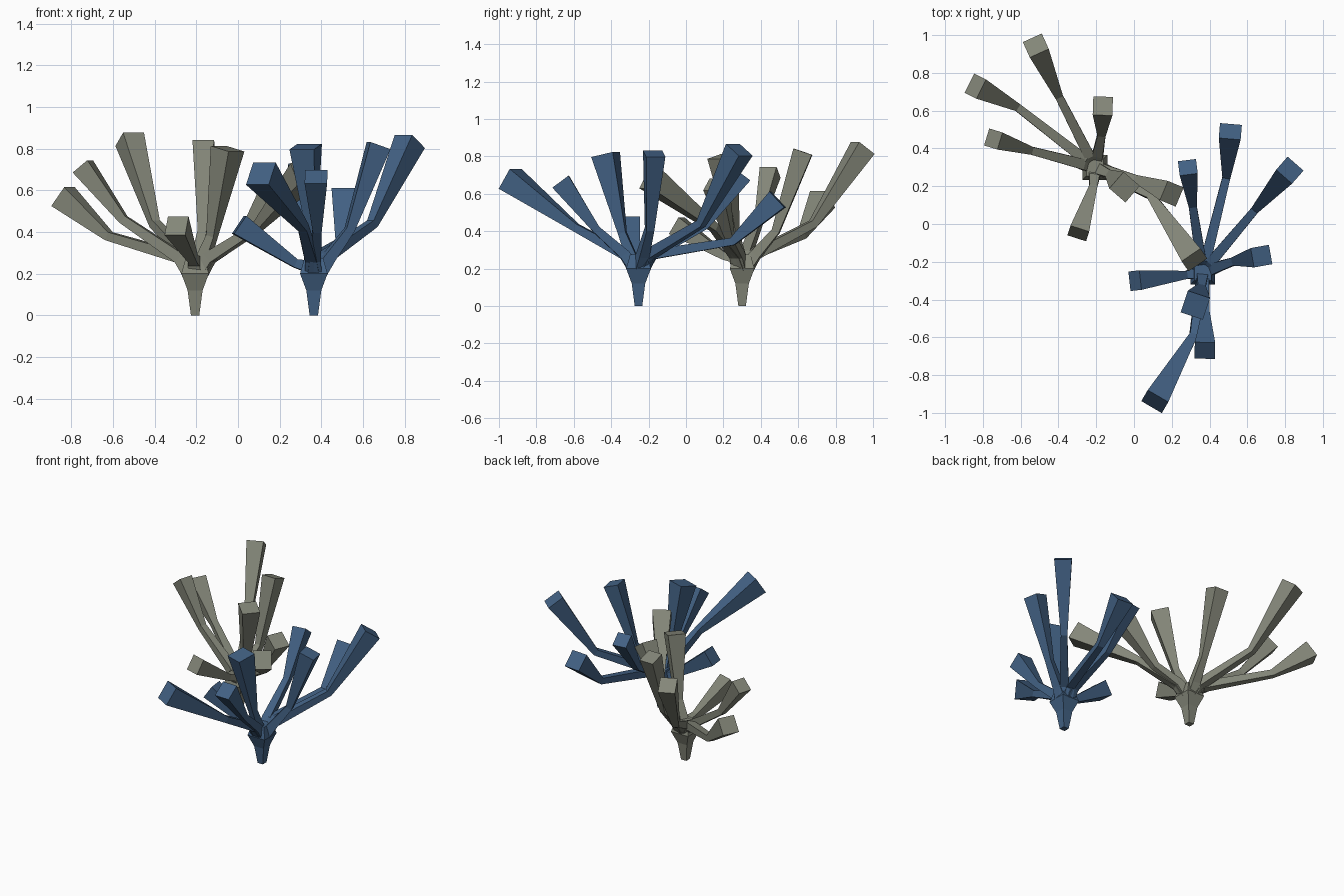
import bpy, bmesh
from mathutils import Vector

if "Cube" in bpy.data.objects:
    bpy.data.objects.remove(bpy.data.objects["Cube"])

UP = Vector((0, 0, 1))


def tube(bm, pts, halves):
    """Square tube through pts, with mitred joints and capped ends."""
    pts = [Vector(p) for p in pts]
    side0 = (pts[-1] - pts[0]).cross(UP)
    side0 = side0.normalized() if side0.length > 1e-4 else Vector((1, 0, 0))
    rings = []
    for i, (p, h) in enumerate(zip(pts, halves)):
        t = Vector()
        if i:
            t += (p - pts[i - 1]).normalized()
        if i < len(pts) - 1:
            t += (pts[i + 1] - p).normalized()
        t.normalize()
        side = t.cross(UP)
        side = side.normalized() if side.length > 1e-3 else side0
        if side.dot(side0) < 0:
            side = -side
        up = side.cross(t)
        rings.append([bm.verts.new(p + side * h * a + up * h * b)
                      for a, b in ((-1, -1), (1, -1), (1, 1), (-1, 1))])
    for r, s in zip(rings, rings[1:]):
        for k in range(4):
            n = (k + 1) % 4
            bm.faces.new((r[k], r[n], s[n], s[k]))
    bm.faces.new(rings[0][::-1])
    bm.faces.new(rings[-1])


def coral(name, color, root, branches):
    rx, ry = root
    bm = bmesh.new()
    # flared trunk
    tube(bm, [(rx, ry, z) for z in (0, .12, .20, .275)],
         (.02, .036, .066, .045))
    # branches: thin arm to the joint, then a club widening to the tip
    for joint, tip, half in branches:
        j = Vector(joint)
        d = Vector((j.x - rx, j.y - ry, 0))
        out = d.normalized() * min(.075, d.length * .5)
        start = Vector((rx, ry, .2)) + out * .25
        elbow = Vector((rx, ry, min(.275, j.z - .01))) + out
        tube(bm, (start, elbow, joint, tip), (.035, .028, .021, half))
    bmesh.ops.recalc_face_normals(bm, faces=bm.faces)
    me = bpy.data.meshes.new(name)
    bm.to_mesh(me)
    bm.free()
    mat = bpy.data.materials.new(name + "_material")
    mat.diffuse_color = color
    mat.use_nodes = True
    mat.node_tree.nodes["Principled BSDF"].inputs["Base Color"].default_value = mat.diffuse_color
    me.materials.append(mat)
    ob = bpy.data.objects.new(name, me)
    bpy.context.collection.objects.link(ob)


# each branch: joint, tip, half width of the tip
coral("grey_coral", (.23, .24, .19, 1), (-.206, .30), [
    ((-.40, .68, .44), (-.52, .945, .845), .055),
    ((-.62, .62, .38), (-.84, .73, .57), .057),
    ((-.55, .39, .46), (-.745, .45, .715), .047),
    ((-.17, .48, .40), (-.165, .625, .825), .052),
    ((-.215, .20, .27), (-.295, -.05, .43), .052),
    ((-.125, .26, .38), (-.05, .195, .80), .058),
    ((.09, .15, .42), (.32, -.19, .68), .06),
    ((.02, .235, .37), (.20, .16, .65), .055),
])
coral("blue_coral", (.055, .12, .23, 1), (.364, -.254), [
    ((.49, .25, .345), (.51, .49, .57), .058),
    ((.31, .10, .43), (.285, .30, .70), .048),
    ((.645, .08, .44), (.825, .285, .835), .056),
    ((.535, -.195, .41), (.675, -.17, .815), .052),
    ((.275, -.27, .25), (.005, -.30, .435), .052),
    ((.38, -.48, .41), (.375, -.67, .665), .054),
    ((.355, -.34, .39), (.325, -.43, .81), .062),
    ((.315, -.59, .42), (.11, -.94, .68), .063),
])
